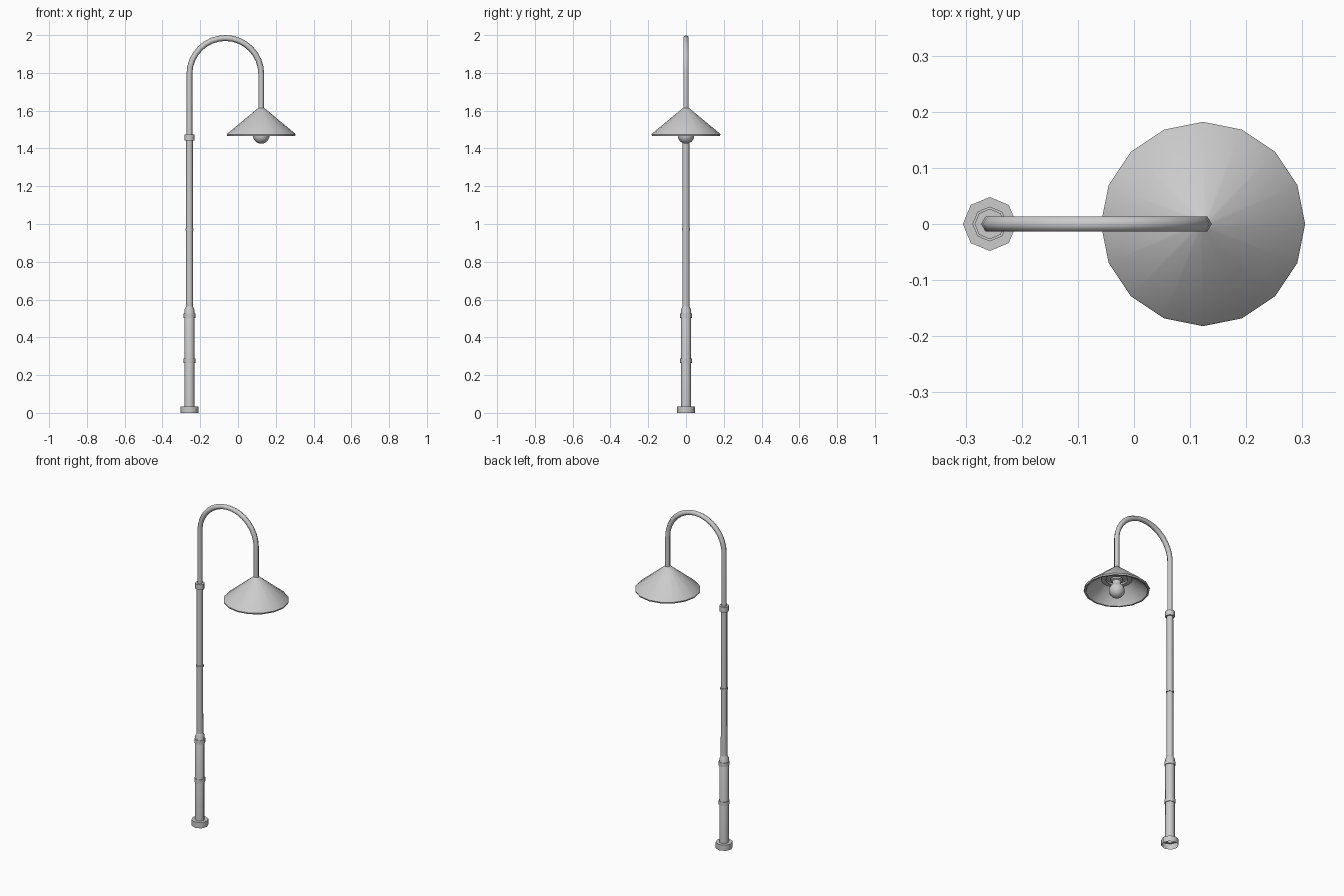
import bpy, bmesh, math
from mathutils import Vector

if "Cube" in bpy.data.objects:
    bpy.data.objects.remove(bpy.data.objects["Cube"])

POLE_X, LAMP_X = -0.257, 0.123


def finish(name, bm, angle=40):
    bmesh.ops.remove_doubles(bm, verts=bm.verts, dist=1e-5)
    bmesh.ops.recalc_face_normals(bm, faces=bm.faces)
    me = bpy.data.meshes.new(name)
    bm.to_mesh(me)
    bm.free()
    ob = bpy.data.objects.new(name, me)
    bpy.context.collection.objects.link(ob)
    bpy.ops.object.select_all(action='DESELECT')
    ob.select_set(True)
    bpy.context.view_layer.objects.active = ob
    bpy.ops.object.shade_smooth_by_angle(angle=math.radians(angle))
    return ob


def bridge(bm, a, b):
    n = len(a)
    for i in range(n):
        bm.faces.new((a[i], a[(i + 1) % n], b[(i + 1) % n], b[i]))


def revolve(name, profile, x, sides, angle=50):
    """Turn a (radius, z) profile round a vertical axis at x."""
    bm = bmesh.new()
    rings = [[bm.verts.new((x + r * math.cos(math.tau * i / sides),
                            r * math.sin(math.tau * i / sides), z))
              for i in range(sides)] for r, z in profile]
    for a, b in zip(rings, rings[1:]):
        bridge(bm, a, b)
    return finish(name, bm, angle)


# Foot, open underneath
revolve("base_foot", [(0.048, 0), (0.048, 0.035), (0.026, 0.035)], POLE_X, 8)

# Thick lower post, tapering into the thin upper post
revolve("lower_post", [(0.027, 0.03), (0.027, 0.545), (0.019, 0.562)], POLE_X, 8)
revolve("upper_post", [(0.019, 0.55), (0.018, 1.46)], POLE_X, 8)

# Bands and collar round the post
for name, r, z0, z1, inner in (("lower_band", 0.031, 0.265, 0.288, 0.025),
                               ("upper_band", 0.031, 0.503, 0.526, 0.025),
                               ("thin_band", 0.022, 0.965, 0.975, 0.017),
                               ("top_collar", 0.027, 1.443, 1.475, 0.012)):
    revolve(name, [(inner, z0), (r, z0), (r, z1), (inner, z1)], POLE_X, 8)

# Hexagonal pipe bent over in a half circle
R, cz, pr = 0.19, 1.7945, 0.0155
cx = (POLE_X + LAMP_X) / 2
path = [((POLE_X, 1.46), math.pi)]
for i in range(17):
    t = math.pi * (1 - i / 16)
    path.append(((cx + R * math.cos(t), cz + R * math.sin(t)), t))
path.append(((LAMP_X, 1.595), 0))
bm = bmesh.new()
rings = []
for (px, pz), t in path:
    out = Vector((math.cos(t), 0, math.sin(t)))
    ring = []
    for k in range(6):
        a = math.tau * k / 6
        ring.append(bm.verts.new(Vector((px, 0, pz)) + out * pr * math.cos(a)
                                 + Vector((0, pr * math.sin(a), 0))))
    rings.append(ring)
for a, b in zip(rings, rings[1:]):
    bridge(bm, a, b)
finish("bent_pipe", bm, 65)

# Conical shade: outside, rim, inside with a stepped top
revolve("lamp_shade", [(0, 1.62), (0.016, 1.614), (0.178, 1.48), (0.182, 1.475),
                       (0.180, 1.467), (0.170, 1.467), (0.168, 1.474),
                       (0.085, 1.543), (0.085, 1.538), (0.06, 1.538),
                       (0.06, 1.548), (0, 1.548)], LAMP_X, 16, 40)

# Socket and bulb
revolve("bulb_socket", [(0.034, 1.54), (0.034, 1.53), (0.024, 1.525),
                        (0.024, 1.50)], LAMP_X, 12)
bulb = [(0.022, 1.52)]
for i in range(2, 11):
    t = math.pi * i / 10
    bulb.append((0.044 * math.sin(t), 1.469 + 0.044 * math.cos(t)))
revolve("bulb", bulb, LAMP_X, 12, 60)
